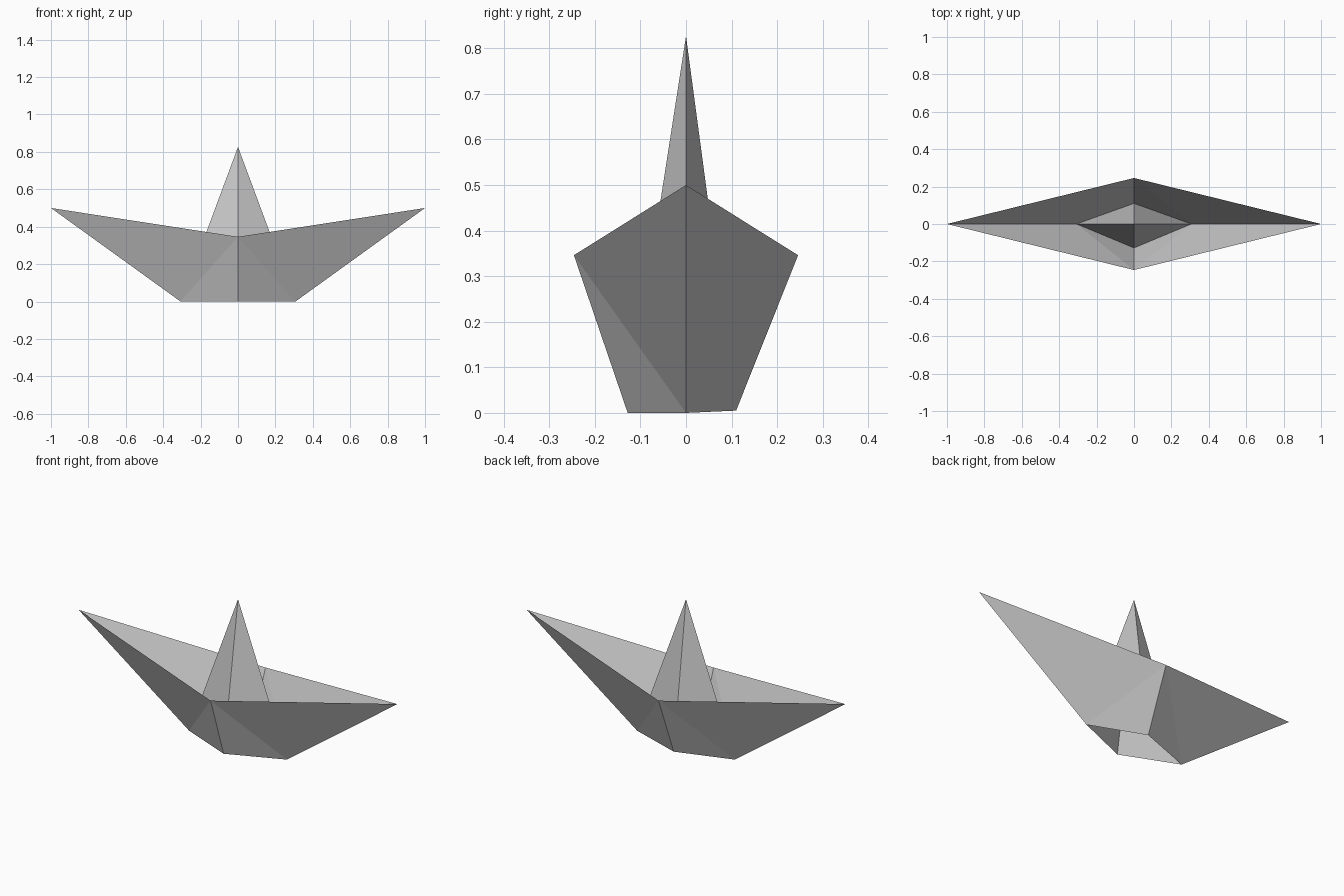
import bpy

if "Cube" in bpy.data.objects:
    bpy.data.objects.remove(bpy.data.objects["Cube"])

# Folded paper boat: thin sheets, right half modelled, left half mirrored
TIP = (1.0, 0, 0.5)
KEEL = (0.307, 0, 0)
APEX = (0, 0, 0.827)
RIM_FRONT, RIM_BACK = (0, -0.246, 0.346), (0, 0.246, 0.346)
FOOT_FRONT, FOOT_BACK = (0, -0.128, 0), (0, 0.11, 0.005)


def folded_sheet(name, verts, faces):
    mesh = bpy.data.meshes.new(name)
    mesh.from_pydata(verts, [], faces)
    obj = bpy.data.objects.new(name, mesh)
    bpy.context.collection.objects.link(obj)
    mirror = obj.modifiers.new("Mirror", 'MIRROR')
    mirror.use_axis[0] = True
    mirror.merge_threshold = 0.0005
    return obj


# Hull sides, creased from the rim to the keel, open at the top
folded_sheet("hull", [TIP, KEEL, RIM_FRONT, FOOT_FRONT, RIM_BACK, FOOT_BACK],
             [(2, 1, 0), (2, 3, 1), (4, 0, 1), (4, 1, 5)])

# Hollow pyramid sail rising from the open bottom
folded_sheet("sail", [APEX, KEEL, FOOT_FRONT, FOOT_BACK],
             [(0, 2, 1), (0, 1, 3)])
